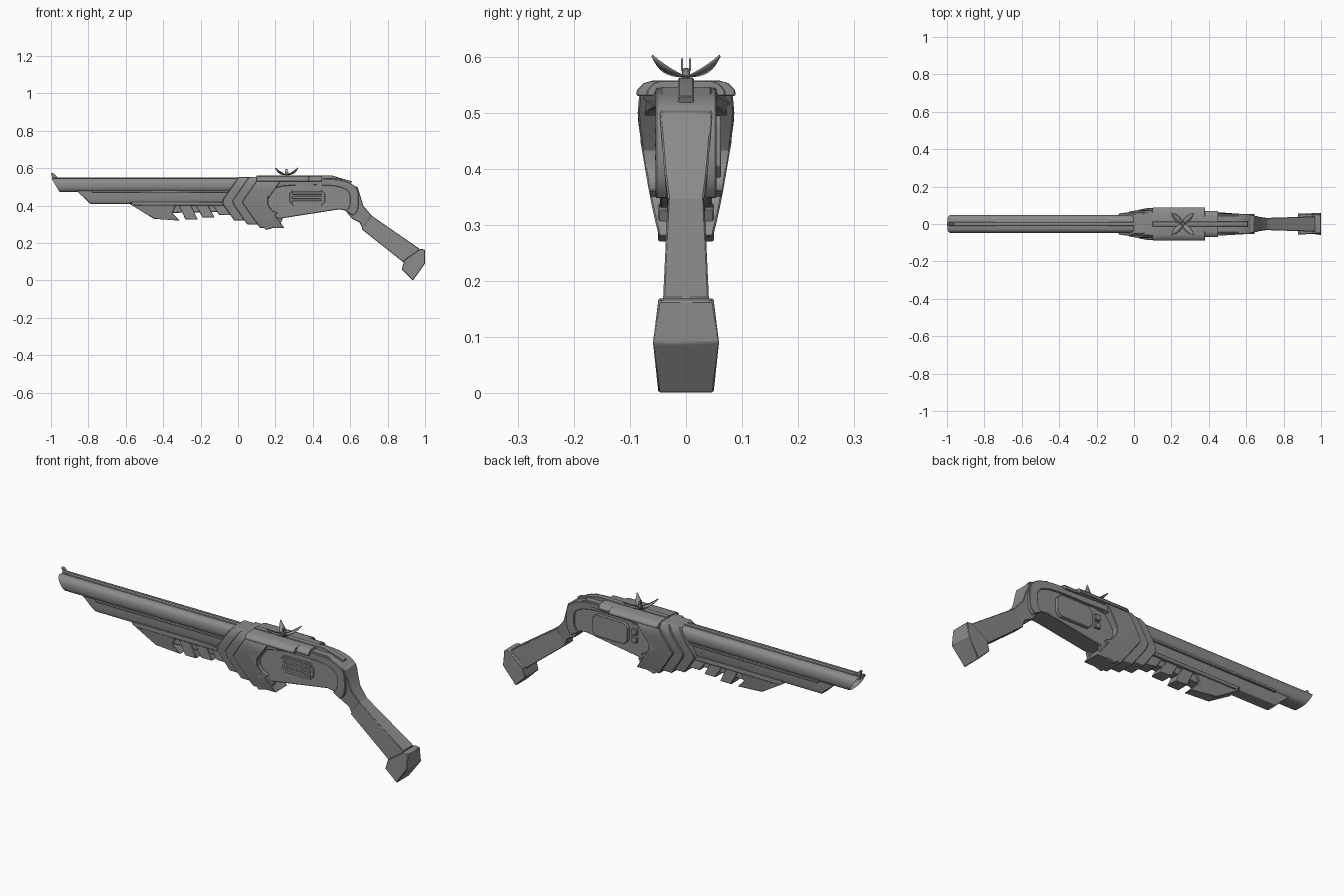
import bpy, bmesh
from math import sin, cos, pi, radians
from mathutils import Vector

if bpy.data.objects.get("Cube"):
    bpy.data.objects.remove(bpy.data.objects["Cube"], do_unlink=True)

steel = bpy.data.materials.new("plain grey")
steel.use_nodes = True
grey = (.26, .26, .26, 1)
steel.diffuse_color = grey
steel.node_tree.nodes["Principled BSDF"].inputs["Base Color"].default_value = grey
sides = (("right", -1), ("left", 1))


def finish(name, bm, bevel):
    bmesh.ops.recalc_face_normals(bm, faces=bm.faces)
    mesh = bpy.data.meshes.new(name)
    bm.to_mesh(mesh)
    bm.free()
    part = bpy.data.objects.new(name, mesh)
    bpy.context.collection.objects.link(part)
    mesh.materials.append(steel)
    if bevel:
        modifier = part.modifiers.new("Bevel", "BEVEL")
        modifier.width = bevel
        modifier.segments = 1
        modifier.limit_method = "ANGLE"
        modifier.angle_limit = radians(35)
    bpy.ops.object.select_all(action="DESELECT")
    part.select_set(True)
    bpy.context.view_layer.objects.active = part
    bpy.ops.object.shade_smooth_by_angle(angle=radians(35))
    return part


def slab(name, outline, half, bevel=.003):
    """Side outline (x, z) widened across y; half is a number, a (low, high) span or a rule."""
    def span(x, z):
        width = half(x, z) if callable(half) else half
        return width if isinstance(width, tuple) else (-width, width)
    bm = bmesh.new()
    near = [bm.verts.new((x, span(x, z)[0], z)) for x, z in outline]
    far = [bm.verts.new((x, span(x, z)[1], z)) for x, z in outline]
    bm.faces.new(near)
    bm.faces.new(reversed(far))
    for i in range(len(near)):
        bm.faces.new((near[i - 1], near[i], far[i], far[i - 1]))
    return finish(name, bm, bevel)


def stack(name, rows, bevel=.003, hollow=False):
    """Loft of level rows (z, front x, back x, half width)."""
    bm = bmesh.new()
    rings = [[bm.verts.new(p) for p in ((front, -w, z), (back, -w, z), (back, w, z), (front, w, z))]
             for z, front, back, w in rows]
    fronts = []
    for low, high in zip(rings, rings[1:]):
        walls = [bm.faces.new((low[i - 1], low[i], high[i], high[i - 1])) for i in range(4)]
        fronts.append(walls[0])
    bm.faces.new(reversed(rings[0]))
    bm.faces.new(rings[-1])
    if hollow:
        bmesh.ops.recalc_face_normals(bm, faces=bm.faces)
        bmesh.ops.inset_region(bm, faces=fronts, thickness=.006)
        for v in {v for face in fronts for v in face.verts}:
            v.co.x += .04
    return finish(name, bm, bevel)


def box(name, x, y, z, lean=0, bevel=.002):
    """Box from three ranges, its underside slid along x by lean."""
    outline = [(x[0] + lean, z[0]), (x[1] + lean, z[0]), (x[1], z[1]), (x[0], z[1])]
    return slab(name, outline, y, bevel)


def plate(name, x, y, z, cut=.02):
    """Box with its four side-view corners cut off."""
    outline = []
    for i, k, swap in ((0, 0, 0), (1, 0, 1), (1, 1, 0), (0, 1, 1)):
        along = (x[i] + cut * (1 - 2 * i), z[k])
        up = (x[i], z[k] + cut * (1 - 2 * k))
        outline += [along, up] if swap else [up, along]
    return slab(name, outline, y, .002)


def around(offset, half):
    return (offset - half, offset + half)


def shield(z):
    """Half width of the front shell, narrow below and full near the top."""
    return .09 * min(1, (z - .2) / .32) ** .45


# Barrel with a slanted hollow muzzle and a raised rib
rows = []
for i in range(9):
    turn = pi * (i + .5) / 9
    z = .51 - .037 * cos(turn)
    rows.append((z, -1 + (.55 - z) * .6, .1, .048 * sin(turn) ** .4))
stack("barrel", rows, 0, hollow=True)
box("barrel_rib", (-.99, .1), .011, (.53, .551))
for side, s in sides:
    box(side + "_barrel_rail", (-.78, 0), around(s * .04, .006), (.47, .482))
slab("front_sight", [(-.99, .54), (-1, .575), (-.99, .575), (-.95, .54)], .007, .001)

# Lower tube with a slanted front end
stack("lower_tube", [(.41, -.79, .05, .026), (.43, -.81, .05, .035), (.48, -.865, .05, .035)])

# Fore grip: collar, nose, core and leaning fins
slab("fore_grip_collar", [(-.58, .42), (-.55, .4), (0, .4), (0, .42)], .042)
slab("fore_grip_nose", [(-.58, .41), (-.45, .33), (-.31, .32), (-.35, .36), (-.33, .41)],
     lambda x, z: .026 + (z - .32) * .14)
slab("fore_grip_core", [(-.5, .41), (-.4, .36), (0, .37), (0, .41)], .024)
for i in range(3):
    x, z = -.32 + .09 * i, .325 + .012 * i
    box("fore_grip_fin_%d" % i, (x, x + .065), .032, (z, .41), lean=.04, bevel=.003)

# Three overlapping chevron bands, each wider than the one before
for i in range(3):
    bottom, front, scale = .32 - .02 * i, -.09 + .055 * i, .72 + .14 * i
    rows = []
    for step in range(11):
        t = step / 10
        z = bottom + (.552 + .002 * i - bottom) * t
        x = front + .7 * abs(z - .42)
        rows.append((z, x, x + .13, scale * shield(z) * (1 - .25 * t ** 12)))
    stack("band_%d" % i, rows)

# Hooked feet below the rear band
for side, s in sides:
    slab(side + "_hook", [(.13, .29), (.15, .27), (.22, .29), (.24, .33), (.16, .35)],
         around(s * .04, .01))

# Receiver core
slab("receiver", [(.08, .34), (.22, .33), (.54, .38), (.6, .37), (.64, .42), (.63, .5),
                  (.54, .545), (.08, .55)], .046)

# Rounded open rim framing the side recess
def rim(rx, rz):
    points = []
    for i in range(25):
        turn = radians(-35 + 265 * i / 24)
        c, s = cos(turn), sin(turn)
        points.append((.38 + rx * c * abs(c) ** -.4, .43 + rz * s * abs(s) ** -.4))
    return points


slab("recess_rim", rim(.265, .115) + rim(.22, .08)[::-1],
     lambda x, z: min(shield(z), .054 + .2 * max(0, .3 - x)), .002)

# Hood over the recess, stepped at the rear, with a sighting rail
for name, start, end, w in (("hood", .1, .38, .088), ("hood_step", .36, .45, .07)):
    stack(name, [(.53, start, end, w), (.54, start, end, w), (.553, start, end, w - .012),
                 (.558, start, end, w - .03)], .002)
slab("top_rail", [(.1, .55), (.1, .562), (.5, .562), (.61, .53), (.6, .51)], .014, .002)

# Right inlay with bars, left cover with studs
plate("right_inlay", (.275, .465), (-.051, -.04), (.4, .485))
for i in range(3):
    box("right_inlay_bar_%d" % i, (.29, .45), (-.055, -.045), around(.42 + .024 * i, .007))
plate("left_cover", (.29, .49), (.04, .062), (.385, .495))
for i in range(2):
    box("left_stud_%d" % i, (.24, .27), (.04, .06), around(.42 + .04 * i, .014))

# Neck, stock and butt cap
slab("neck", [(.57, .38), (.61, .33), (.65, .31), (.67, .27), (.72, .34), (.67, .4),
              (.64, .5), (.57, .52)],
     lambda x, z: min(.047, .031 + .13 * max(0, z - .34)))
slab("stock", [(.66, .275), (.9, .085), (.97, .17), (.71, .35)],
     lambda x, z: .031 + .032 * (x - .66))
slab("butt_cap", [(.975, .17), (1, .165), (1, .09), (.935, 0), (.875, .06), (.89, .11)],
     lambda x, z: .06 - .011 * min(1, abs(z - .09) / .075))

# Four-petal ornament, petals curling upward around a pronged hub
bm = bmesh.new()
for k in range(4):
    turn = pi * (k + .5) / 2
    out = Vector((cos(turn), sin(turn), 0))
    across = Vector((-out.y, out.x, 0))
    previous = None
    for i in range(9):
        t = i / 8
        center = Vector((.26, 0, .566 + .037 * t * t)) + out * .084 * t
        w = .001 + .014 * sin(pi * t ** .8)
        row = [bm.verts.new(center + across * w * s) for s in (-1, 1)]
        if previous:
            bm.faces.new((*previous, *reversed(row)))
        previous = row
petals = finish("petals", bm, 0)
petals.modifiers.new("Thickness", "SOLIDIFY").thickness = .003
box("petal_hub", (.25, .27), .006, (.55, .58))
for side, s in sides:
    box(side + "_hub_prong", (.255, .265), around(s * .007, .002), (.575, .597), bevel=0)
